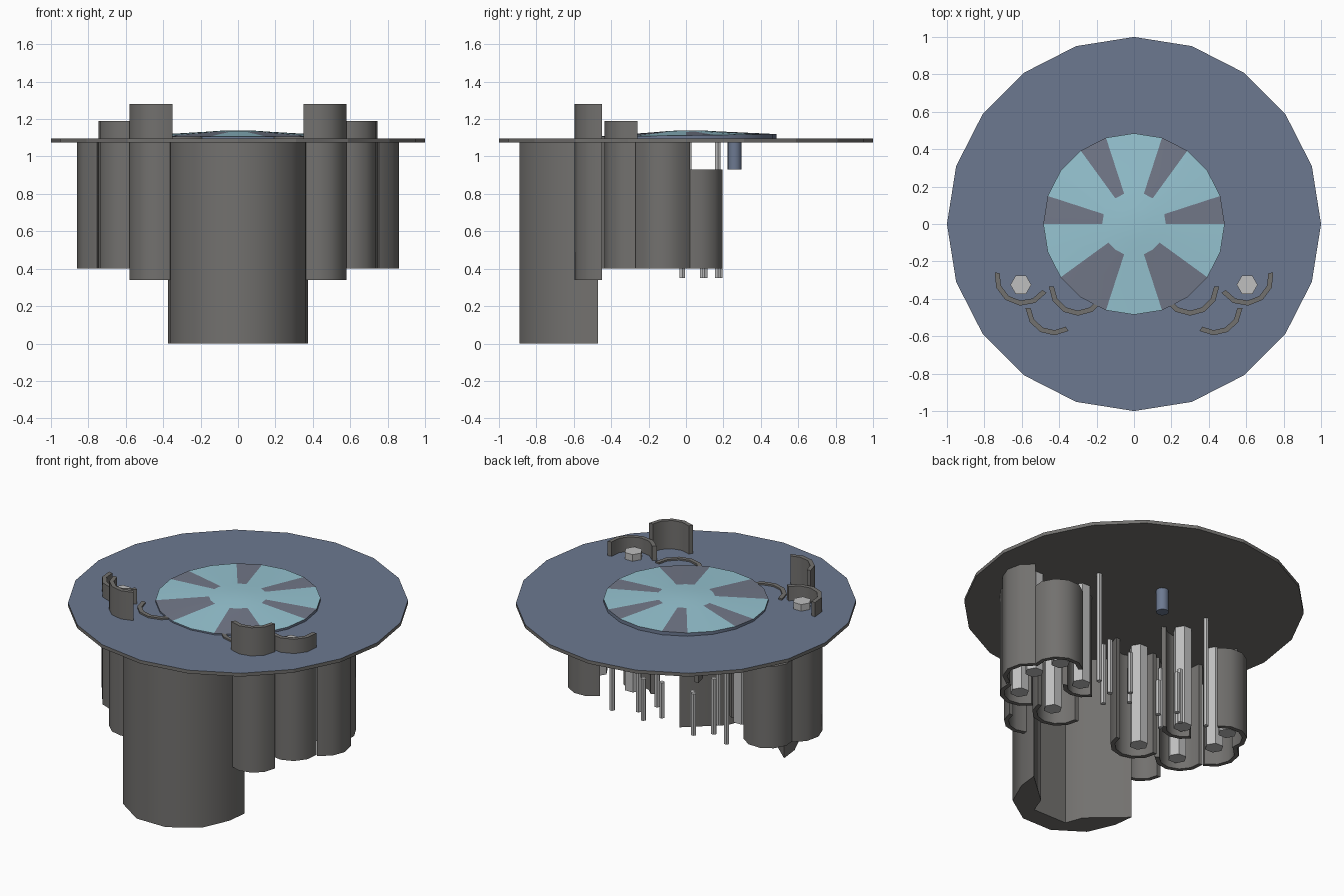
import bpy, bmesh, math
from math import cos, sin, radians, pi

if "Cube" in bpy.data.objects:
    bpy.data.objects.remove(bpy.data.objects["Cube"])


def material(name, rgb):
    m = bpy.data.materials.new(name)
    m.diffuse_color = (*rgb, 1)
    m.use_nodes = True
    m.node_tree.nodes["Principled BSDF"].inputs["Base Color"].default_value = m.diffuse_color
    return m


GRAY = material("warm gray", (0.17, 0.165, 0.158))
BLUE = material("slate blue", (0.15, 0.19, 0.28))
CYAN = material("pale cyan", (0.31, 0.56, 0.65))
LIGHT = material("light gray", (0.52, 0.52, 0.52))
SLATE = material("panel slate", (0.17, 0.19, 0.25))


def finish(name, bm, mats, smooth=None):
    bmesh.ops.recalc_face_normals(bm, faces=bm.faces)
    mesh = bpy.data.meshes.new(name)
    bm.to_mesh(mesh)
    bm.free()
    ob = bpy.data.objects.new(name, mesh)
    bpy.context.collection.objects.link(ob)
    for m in mats:
        mesh.materials.append(m)
    if smooth:
        bpy.ops.object.select_all(action='DESELECT')
        ob.select_set(True)
        bpy.context.view_layer.objects.active = ob
        bpy.ops.object.shade_smooth_by_angle(angle=radians(smooth))
    return ob


def prism(name, pts, z0, z1, mats, smooth=None, top_index=0):
    """Extrude a flat outline from z0 to z1."""
    bm = bmesh.new()
    base = bm.faces.new([bm.verts.new((x, y, z0)) for x, y in pts])
    ext = bmesh.ops.extrude_face_region(bm, geom=[base])["geom"]
    for v in (g for g in ext if isinstance(g, bmesh.types.BMVert)):
        v.co.z = z1
    for f in bm.faces:
        if all(abs(v.co.z - z1) < 1e-5 for v in f.verts):
            f.material_index = top_index
    return finish(name, bm, mats, smooth)


def ring(cx, cy, r, n, start=0.0):
    return [(cx + r * cos(start + 2 * pi * i / n), cy + r * sin(start + 2 * pi * i / n))
            for i in range(n)]


def arc(cx, cy, r, a0, a1, n):
    angles = [radians(a0 + (a1 - a0) * i / n) for i in range(n + 1)]
    return [(cx + r * cos(a), cy + r * sin(a)) for a in angles]


# Large round plate: blue on top, gray rim and underside
prism("round_plate", ring(0, 0, 1, 20), 1.075, 1.097, [GRAY, BLUE], top_index=1)

# Raised sunburst disc, tilted slightly up toward the back
RAYS = "0110110110" + "1100110011"


def tilt(x, y, z):
    return (x, y, z + 0.014 * y)


bm = bmesh.new()
levels = [(0.485, 1.09), (0.485, 1.113), (0.17, 1.132), (0.09, 1.138)]
rows = [[bm.verts.new(tilt(x, y, z)) for x, y in ring(0, 0, r, 20)] for r, z in levels]
tip = bm.verts.new((0, 0, 1.14))
for i in range(20):
    j = (i + 1) % 20
    mid = 18 * i + 9
    # cyan rays are 36 degrees wide, placed symmetrically left and right
    m = mid if mid < 90 or mid > 270 else (180 - mid) % 360
    cyan = 18 < m < 54 or 72 < m < 90 or m > 324 or 270 < m < 288 or 72 < mid < 108 or 252 < mid < 288
    for k in range(3):
        f = bm.faces.new([rows[k][i], rows[k][j], rows[k + 1][j], rows[k + 1][i]])
        f.material_index = 0 if k == 0 else (1 if k == 2 or cyan else 2)
    bm.faces.new([rows[3][i], rows[3][j], tip]).material_index = 1
bm.faces.new(rows[0][::-1])
finish("sunburst_disc", bm, [BLUE, CYAN, SLATE], 30)

# Small peg hanging below the plate
prism("lower_peg", ring(0, 0.26, 0.037, 16), 0.93, 1.08, [BLUE], 40)

# Tall front column with a bite taken out of its back
half = [(0.105, -0.89), (0.285, -0.77), (0.36, -0.6), (0.375, -0.47), (0.16, -0.66), (0.12, -0.77)]
prism("front_column", half + [(-x, y) for x, y in reversed(half)], 0, 1.08, [GRAY], 38)

# Open curved shells: name, centre, radius, angles, bottom, top
SHELLS = [
    ("front_shell", 0.43, -0.445, 0.15, -122, -2, 0.34, 1.28),
    ("inner_shell", 0.30, -0.335, 0.155, -180, 0, 0.40, 1.107),
    ("bolt_shell", 0.595, -0.285, 0.152, -147, 10, 0.40, 1.19),
    ("outer_shell", 0.70, -0.12, 0.16, -70, 62, 0.40, 1.08),
    ("rear_shell", 0.63, 0.05, 0.15, -20, 140, 0.40, 0.93),
    ("middle_shell", 0.38, 0.0, 0.13, -150, -30, 0.40, 1.08),
]
# Thick hexagonal rods: x, y, bottom, top
RODS = [(0.605, -0.325, 0.42, 1.14), (0.33, -0.35, 0.42, 1.08), (0.69, -0.09, 0.42, 1.08),
        (0.64, 0.09, 0.42, 0.93), (0.39, -0.02, 0.42, 1.08)]
# Thin rods: x, y, bottom, top
PINS = [(0.18, 0.18, 0.35, 0.62), (0.11, 0.09, 0.35, 0.58), (0.27, 0.10, 0.35, 0.71),
        (0.41, 0.17, 0.35, 1.08), (0.22, -0.02, 0.35, 0.75)]

for s, side in ((1, "right"), (-1, "left")):
    for name, cx, cy, r, a0, a1, z0, z1 in SHELLS:
        n = max(3, round((a1 - a0) / 30))
        pts = arc(cx, cy, r, a0, a1, n) + arc(cx, cy, r - 0.027, a1, a0, n)
        prism(f"{name}_{side}", [(s * x, y) for x, y in pts], z0, z1, [GRAY], 40)
    for kind, rods, r in (("hex_rod", RODS, 0.056), ("thin_rod", PINS, 0.017)):
        for i, (x, y, z0, z1) in enumerate(rods, 1):
            prism(f"{kind}_{i}_{side}", ring(s * x, y, r, 6), z0, z1, [LIGHT])
